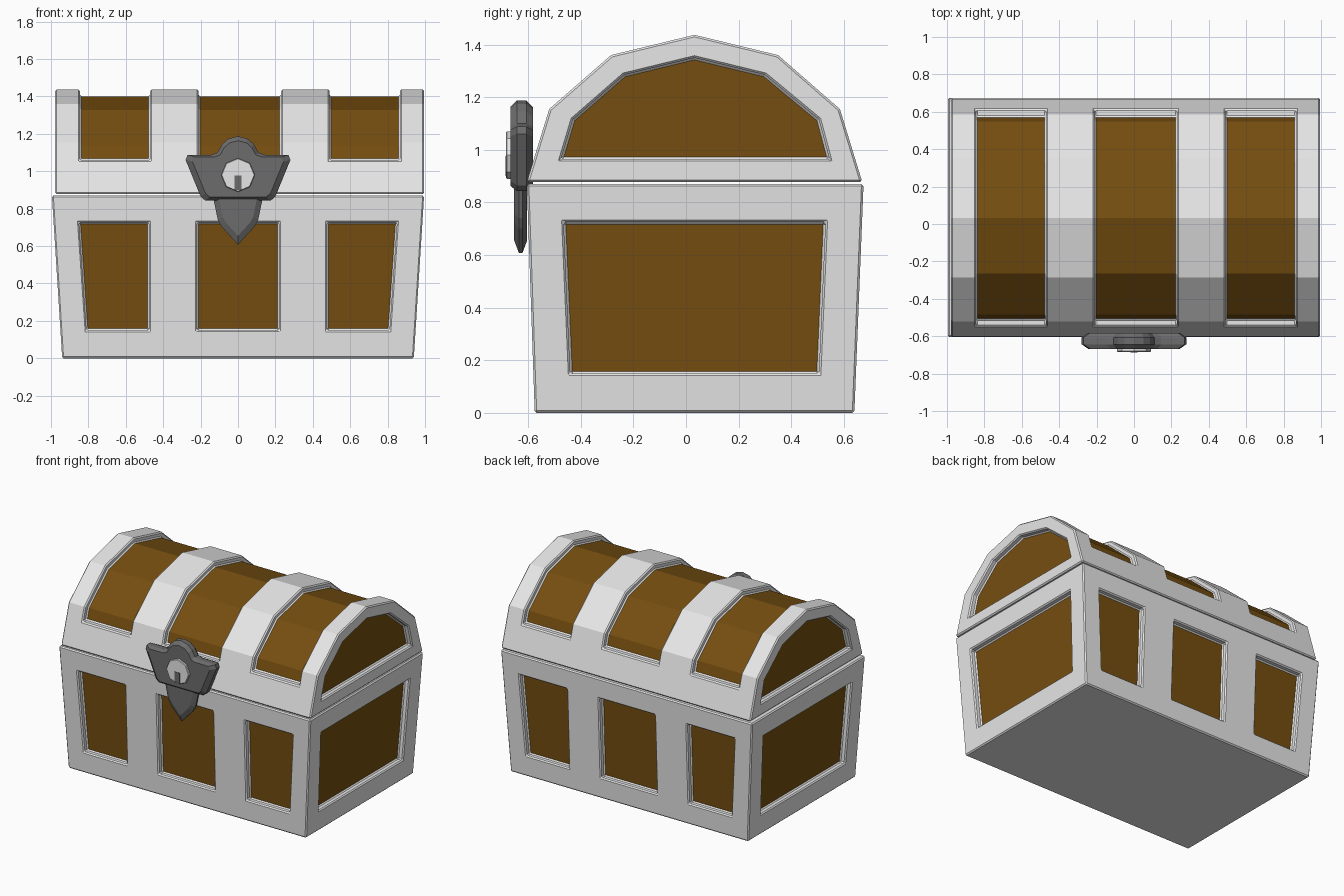
import bpy, bmesh, math
from mathutils import Vector

if "Cube" in bpy.data.objects:
    bpy.data.objects.remove(bpy.data.objects["Cube"])


def material(name, rgb):
    m = bpy.data.materials.new(name)
    m.diffuse_color = (*rgb, 1)
    m.use_nodes = True
    m.node_tree.nodes["Principled BSDF"].inputs["Base Color"].default_value = m.diffuse_color
    return m


GREY = material("light_metal", (0.8, 0.8, 0.8))
WOOD = material("brown_wood", (0.178, 0.076, 0.005))
DARK = material("dark_metal", (0.15, 0.15, 0.15))


def loft(bm, rings):
    """Closed solid through matching rings; returns side faces and the two caps."""
    vs = [[bm.verts.new(p) for p in r] for r in rings]
    n = len(vs[0])
    sides = [bm.faces.new((a[i], a[(i + 1) % n], b[(i + 1) % n], b[i]))
             for a, b in zip(vs, vs[1:]) for i in range(n)]
    return sides, bm.faces.new(vs[0][::-1]), bm.faces.new(vs[-1])


def finish(bm, name, *mats):
    bmesh.ops.recalc_face_normals(bm, faces=bm.faces[:])
    me = bpy.data.meshes.new(name)
    bm.to_mesh(me)
    bm.free()
    ob = bpy.data.objects.new(name, me)
    bpy.context.collection.objects.link(ob)
    for m in mats:
        me.materials.append(m)
    return ob


def recess(bm, pts, out, depth=0.04):
    """Cutter whose inner floor is wood."""
    out = Vector(out)
    rings = [[Vector(p) + out * 0.1 for p in pts], [Vector(p) - out * depth for p in pts]]
    loft(bm, rings)[2].material_index = 1


def carve(ob, cutter):
    """Cut the recesses, then soften every hard edge."""
    mod = ob.modifiers.new("recesses", 'BOOLEAN')
    mod.operation, mod.solver, mod.object = 'DIFFERENCE', 'EXACT', cutter
    bev = ob.modifiers.new("soft_edges", 'BEVEL')
    bev.width, bev.segments, bev.material = 0.008, 1, 0
    bev.limit_method, bev.angle_limit = 'ANGLE', math.radians(40)
    bpy.context.view_layer.objects.active = ob
    for m in ("recesses", "soft_edges"):
        bpy.ops.object.modifier_apply(modifier=m)
    bpy.data.objects.remove(cutter)


# Chest body: box flaring upward
TOP = 0.87
def half_x(z): return 0.94 + 0.055 * z / TOP
def front_y(z): return -0.575 - 0.03 * z / TOP
def back_y(z): return 0.64 + 0.035 * z / TOP

bm = bmesh.new()
loft(bm, [[(sx * half_x(z), f(z), z) for sx, f in
           ((-1, front_y), (1, front_y), (1, back_y), (-1, back_y))] for z in (0, TOP)])
body = finish(bm, "chest_body", GREY, WOOD)

# Body recesses: three on front and back, one on each end
Z0, Z1 = 0.15, 0.725
bm = bmesh.new()
for f, out in ((front_y, (0, -1, 0)), (back_y, (0, 1, 0))):
    for a0, a1, b0, b1 in ((-0.81, -0.85, -0.475, -0.475), (-0.22, -0.22, 0.22, 0.22),
                           (0.475, 0.475, 0.81, 0.85)):
        recess(bm, [(a0, f(Z0), Z0), (b0, f(Z0), Z0), (b1, f(Z1), Z1), (a1, f(Z1), Z1)], out)
for s in (-1, 1):
    recess(bm, [(s * half_x(z), y, z) for y, z in
                ((-0.44, Z0), (0.505, Z0), (0.53, Z1), (-0.465, Z1))], (s, 0, 0))
carve(body, finish(bm, "body_cutter", GREY, WOOD))

# Lid: faceted arch
X0, X1 = -0.978, 0.995
ARCH = [(-0.605, 0.878), (-0.52, 1.155), (-0.285, 1.36), (0.032, 1.437),
        (0.35, 1.36), (0.585, 1.155), (0.67, 0.878)]
bm = bmesh.new()
loft(bm, [[(x, y, z) for y, z in ARCH] for x in (X0, X1)])
lid = finish(bm, "lid", GREY, WOOD)


def band(f, z_end=1.06):
    """Arch scaled by f, cut off at z_end."""
    p = [(0.033 + (y - 0.033) * f, 0.878 + (z - 0.878) * f) for y, z in ARCH]
    def clip(a, b):
        t = (z_end - a[1]) / (b[1] - a[1])
        return (a[0] + (b[0] - a[0]) * t, z_end)
    return [clip(p[0], p[1])] + p[1:-1] + [clip(p[-1], p[-2])]


# Lid recesses: three over the arch, one on each end
bm = bmesh.new()
outer, inner = band(1.15), band(0.935)
ring = outer + inner[::-1]
for a, b in ((-0.845, -0.47), (-0.21, 0.23), (0.49, 0.865)):
    sides = loft(bm, [[(x, y, z) for y, z in ring] for x in (a, b)])[0]
    for face in sides[len(outer):-1]:
        face.material_index = 1
END = [(-0.475, 0.965), (-0.43, 1.115), (-0.235, 1.285), (0.032, 1.35),
       (0.3, 1.285), (0.505, 1.115), (0.545, 0.965)]
for x, s in ((X0, -1), (X1, 1)):
    recess(bm, [(x, y, z) for y, z in END], (s, 0, 0))
carve(lid, finish(bm, "lid_cutter", GREY, WOOD))


def plate(name, half, y0, y1, chamfer, shrink, cz, mat):
    """Mirrored outline with sloped rims front and back."""
    pts = half + [(-x, z) for x, z in half[::-1] if x > 0]
    def ring(y, f): return [(x * f, y, cz + (z - cz) * f) for x, z in pts]
    bm = bmesh.new()
    loft(bm, [ring(y0, shrink), ring(y0 + chamfer, 1), ring(y1 - chamfer, 1), ring(y1, shrink)])
    return finish(bm, name, mat)


# Lock: plate, hanging tip, octagonal boss and keyhole
plate("lock_plate", [(0, 1.187), (0.05, 1.175), (0.085, 1.145), (0.11, 1.1), (0.145, 1.088),
                     (0.27, 1.088), (0.28, 1.06), (0.2, 0.865), (0.175, 0.843), (0, 0.843)][::-1],
      -0.668, -0.582, 0.025, 0.87, 1.0, DARK)
plate("lock_tip", [(0, 0.607), (0.085, 0.7), (0.108, 0.74), (0.135, 0.87), (0, 0.87)],
      -0.653, -0.604, 0.018, 0.75, 0.8, DARK)
R = 0.09
octagon = [(R * math.sin(k * math.pi / 4), 0.98 - R * math.cos(k * math.pi / 4)) for k in range(4)]
octagon[0] = (0, 0.98 - R)
plate("lock_boss", octagon + [(0, 0.98 + R)], -0.684, -0.66, 0.004, 0.96, 0.98, GREY)
plate("keyhole", [(0.02, 0.9), (0.02, 0.977)], -0.687, -0.68, 0.001, 1.0, 0.94, DARK)
